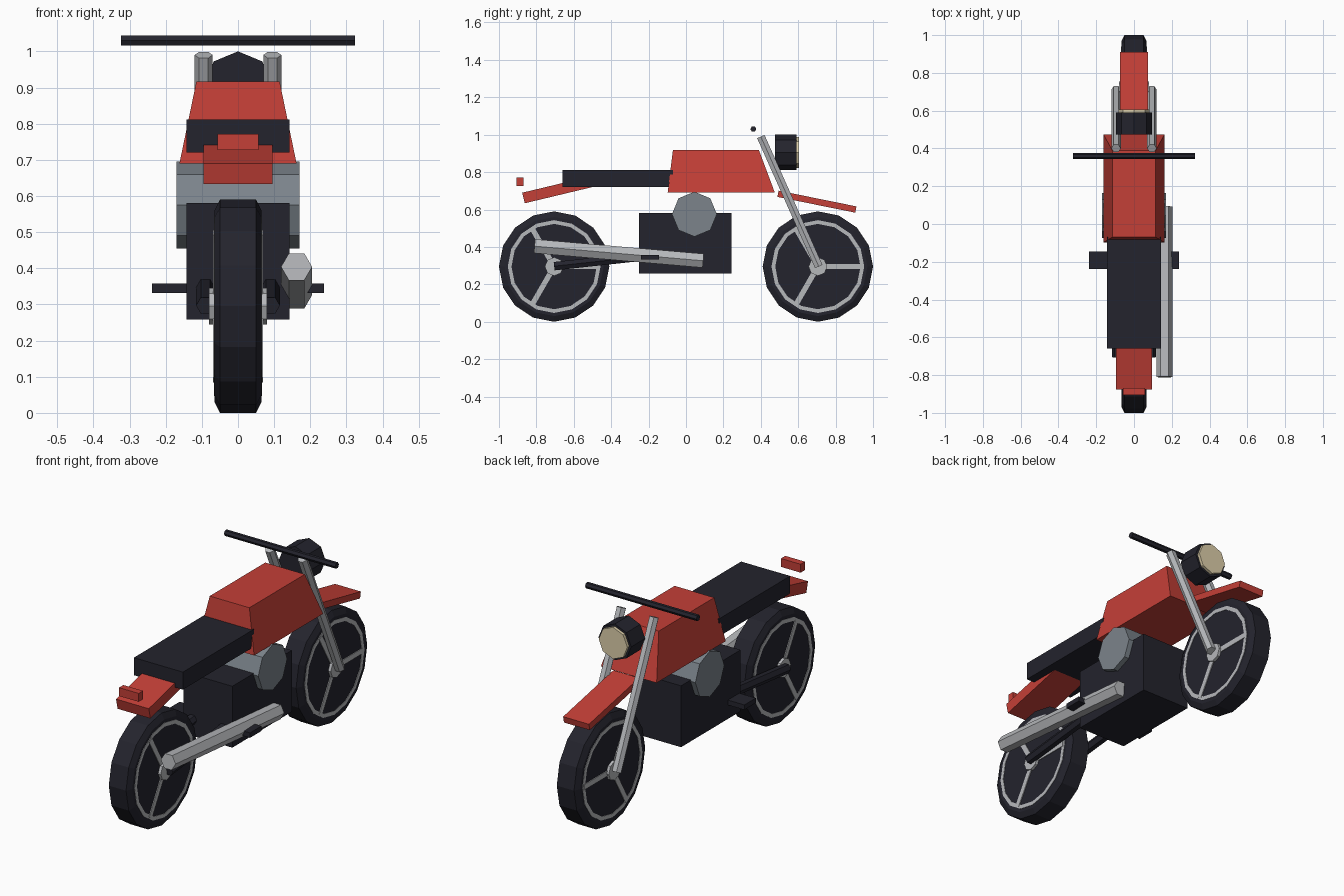
import bpy, math
from mathutils import Vector, Matrix

if "Cube" in bpy.data.objects:
    bpy.data.objects.remove(bpy.data.objects["Cube"])

def mat(name, c):
    m = bpy.data.materials.new(name)
    m.diffuse_color = (*c, 1)
    m.use_nodes = True
    m.node_tree.nodes["Principled BSDF"].inputs["Base Color"].default_value = m.diffuse_color
    return m

BLACK = mat("black", (0.017, 0.017, 0.026))
RED = mat("red", (0.55, 0.050, 0.038))
SILVER = mat("silver", (0.47, 0.48, 0.50))
GREY = mat("engine_grey", (0.20, 0.23, 0.26))
CREAM = mat("lens_cream", (0.72, 0.62, 0.40))

def make(name, verts, faces, m):
    me = bpy.data.meshes.new(name)
    me.from_pydata([tuple(v) for v in verts], [], faces)
    me.materials.append(m)
    ob = bpy.data.objects.new(name, me)
    bpy.context.collection.objects.link(ob)
    return ob

HEX = [(0, 3, 2, 1), (4, 5, 6, 7), (0, 1, 5, 4), (1, 2, 6, 5), (2, 3, 7, 6), (3, 0, 4, 7)]

def frustum(name, x0, y0, z0, x1, y1, z1, m):
    """Block with half-width x and (y min, y max) at bottom and top heights."""
    v = []
    for x, (a, b), z in ((x0, y0, z0), (x1, y1, z1)):
        v += [(-x, a, z), (x, a, z), (x, b, z), (-x, b, z)]
    return make(name, v, HEX, m)

def box(name, centre, size, m, tilt=0.0):
    sx, sy, sz = (s / 2 for s in size)
    ob = frustum(name, sx, (-sy, sy), -sz, sx, (-sy, sy), sz, m)
    ob.data.transform(Matrix.Translation(centre) @ Matrix.Rotation(tilt, 4, 'X'))
    return ob

def lathe(name, origin, axis, ref, profile, n, m, closed=False):
    """Sweep (distance, radius) profile about axis; first vertex lies towards ref."""
    d = Vector(axis).normalized()
    u = Vector(ref)
    u = (u - d * u.dot(d)).normalized()
    w = d.cross(u)
    verts, faces, k = [], [], len(profile)
    for t, r in profile:
        for i in range(n):
            a = 2 * math.pi * i / n
            verts.append(Vector(origin) + d * t + (u * math.cos(a) + w * math.sin(a)) * r)
    for j in range(k if closed else k - 1):
        p, q = j * n, ((j + 1) % k) * n
        for i in range(n):
            s = (i + 1) % n
            faces.append((p + i, p + s, q + s, q + i))
    if not closed:
        faces += [tuple(reversed(range(n))), tuple(range((k - 1) * n, k * n))]
    return make(name, verts, faces, m)

def tube(name, a, b, r, n, m, ref):
    d = Vector(b) - Vector(a)
    return lathe(name, a, d, ref, [(0, r), (d.length, r)], n, m)

X, Z = (1, 0, 0), (0, 0, 1)
R = 0.295

# wheels: tyre, rim ring, three spokes, hub
for label, y in (("rear", -0.705), ("front", 0.705)):
    c = (0, y, R)
    lathe(label + "_tyre", c, X, Z,
          [(-0.065, 0.265), (-0.05, R), (0.05, R), (0.065, 0.265)], 16, BLACK)
    lathe(label + "_rim", c, X, Z,
          [(-0.067, 0.228), (-0.067, 0.248), (0.067, 0.248), (0.067, 0.228)], 16, SILVER, True)
    for i in range(3):
        s = box(f"{label}_spoke_{i + 1}", (0, 0.12, 0), (0.138, 0.23, 0.028), SILVER)
        s.data.transform(Matrix.Translation(c) @ Matrix.Rotation(i * 2 * math.pi / 3, 4, 'X'))
    tube(label + "_hub", (-0.08, y, R), (0.08, y, R), 0.05, 8, SILVER, Z)

# fork legs and swingarm
for label, s in (("left", -1), ("right", 1)):
    tube(label + "_fork", (s * 0.095, 0.71, 0.295), (s * 0.095, 0.40, 0.99), 0.025, 6, SILVER, X)
    tube(label + "_swingarm", (s * 0.09, -0.705, 0.297), (s * 0.09, -0.15, 0.357), 0.026, 6, BLACK, X)

# steering and headlight
tube("handlebar", (-0.323, 0.36, 1.03), (0.323, 0.36, 1.03), 0.016, 6, BLACK, (0, 1, 0))
tube("headlight_shell", (0, 0.475, 0.905), (0, 0.59, 0.905), 0.095, 8, BLACK, Z)
tube("headlight_lens", (0, 0.585, 0.905), (0, 0.605, 0.905), 0.083, 8, CREAM, Z)

# body
frustum("fuel_tank", 0.162, (-0.098, 0.475), 0.69, 0.115, (-0.07, 0.39), 0.917, RED)
box("seat", (0, -0.365, 0.766), (0.284, 0.59, 0.092), BLACK)
box("rear_fender", (0, -0.65, 0.714), (0.19, 0.45, 0.058), RED, 0.235)
box("front_fender", (0, 0.70, 0.642), (0.15, 0.425, 0.034), RED, -0.2)
box("tail_light", (0, -0.887, 0.749), (0.114, 0.036, 0.044), RED)

# engine, exhaust, foot pegs
box("engine_block", (0, -0.003, 0.42), (0.284, 0.494, 0.322), BLACK)
tube("engine_cylinder", (-0.17, 0.045, 0.575), (0.17, 0.045, 0.575), 0.12, 8, GREY, Z)
tube("exhaust", (0.162, -0.81, 0.404), (0.162, 0.092, 0.326), 0.043, 6, SILVER, X)
box("foot_pegs", (0, -0.192, 0.345), (0.475, 0.095, 0.026), BLACK)
